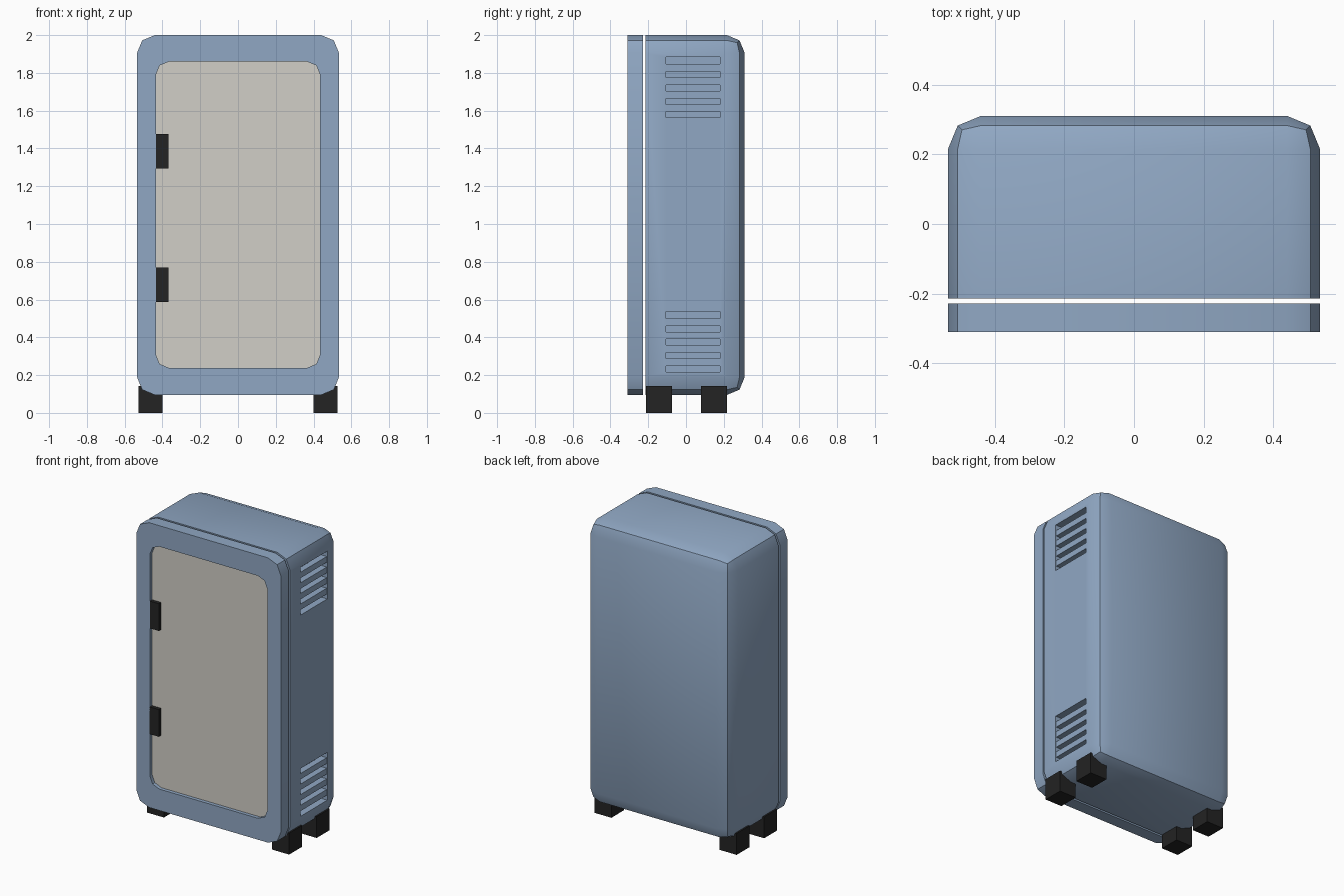
import bpy, bmesh, math
from mathutils import Vector

if "Cube" in bpy.data.objects:
    bpy.data.objects.remove(bpy.data.objects["Cube"])


def material(name, rgb):
    m = bpy.data.materials.new(name)
    m.diffuse_color = (*rgb, 1.0)
    m.use_nodes = True
    m.node_tree.nodes["Principled BSDF"].inputs["Base Color"].default_value = m.diffuse_color
    return m


BLUE = material("steel blue", (0.28, 0.39, 0.55))
BEIGE = material("warm beige", (0.64, 0.62, 0.57))
BLACK = material("black rubber", (0.017, 0.017, 0.017))


def box(name, lo, hi, mat, radius=0.0, pick=None):
    """Box between two corners; edges chosen by pick get a two-step rounding."""
    lo, hi = Vector(lo), Vector(hi)
    bm = bmesh.new()
    bmesh.ops.create_cube(bm, size=1.0)
    for v in bm.verts:
        v.co = Vector([(lo[i] + hi[i]) / 2 + v.co[i] * (hi[i] - lo[i]) for i in range(3)])
    if radius:
        bmesh.ops.bevel(bm, geom=[e for e in bm.edges if pick(e)], offset=radius,
                        segments=2, profile=0.5, affect='EDGES', clamp_overlap=True)
    mesh = bpy.data.meshes.new(name)
    bm.to_mesh(mesh)
    bm.free()
    mesh.materials.append(mat)
    ob = bpy.data.objects.new(name, mesh)
    bpy.context.collection.objects.link(ob)
    return ob


def activate(ob):
    bpy.ops.object.select_all(action='DESELECT')
    ob.select_set(True)
    bpy.context.view_layer.objects.active = ob


def cut(ob, cutter):
    mod = ob.modifiers.new("cut", 'BOOLEAN')
    mod.operation = 'DIFFERENCE'
    mod.solver = 'EXACT'
    mod.object = cutter
    activate(ob)
    bpy.ops.object.modifier_apply(modifier=mod.name)
    bpy.data.objects.remove(cutter)


def smooth(ob):
    activate(ob)
    bpy.ops.object.shade_smooth_by_angle(angle=math.radians(30))


def along_y(e):
    a, b = e.verts
    return abs(a.co.y - b.co.y) > 1e-4


def not_front(e):
    return max(v.co.y for v in e.verts) > 0


HW, FRONT, BACK, BOTTOM, TOP = 0.535, -0.311, 0.311, 0.095, 2.0

# Cabinet body, rounded everywhere except at its open-edge front
body = box("cabinet_body", (-HW, -0.214, BOTTOM), (HW, BACK, TOP), BLUE, 0.095, not_front)

# Vents on the right side: recess with four slats
DEPTH, PITCH, BAR = 0.045, 0.0708, 0.039
for label, z0 in (("lower", 0.217), ("upper", 1.563)):
    z1 = z0 + 0.32
    cut(body, box("vent_cutter", (HW - DEPTH, -0.105, z0), (HW + 0.1, 0.18, z1), BLUE))
    for i in range(4):
        z = z0 + PITCH * (i + 1) - BAR
        box(f"{label}_vent_slat_{i + 1}", (HW - DEPTH, -0.105, z),
            (HW - 0.004, 0.18, z + BAR), BLUE)
smooth(body)

# Door frame, separated from the body by a thin gap
frame = box("door_frame", (-HW, FRONT, BOTTOM), (HW, -0.228, TOP), BLUE, 0.095, along_y)
cut(frame, box("door_cutter", (-0.435, -0.5, 0.238), (0.435, -0.262, 1.86), BLUE, 0.07, along_y))
smooth(frame)

# Recessed door panel
smooth(box("door_panel", (-0.435, -0.287, 0.238), (0.435, -0.262, 1.86), BEIGE, 0.07, along_y))

# Hinges on the left of the panel
for label, z in (("lower", 0.587), ("upper", 1.295)):
    box(f"{label}_hinge", (-0.437, FRONT, z), (-0.368, -0.28, z + 0.182), BLACK)

# Four feet
for side, x in (("left", -0.4635), ("right", 0.4635)):
    for end, y in (("front", -0.143), ("back", 0.148)):
        box(f"{end}_{side}_foot", (x - 0.0625, y - 0.068, 0), (x + 0.0625, y + 0.068, 0.143), BLACK)
